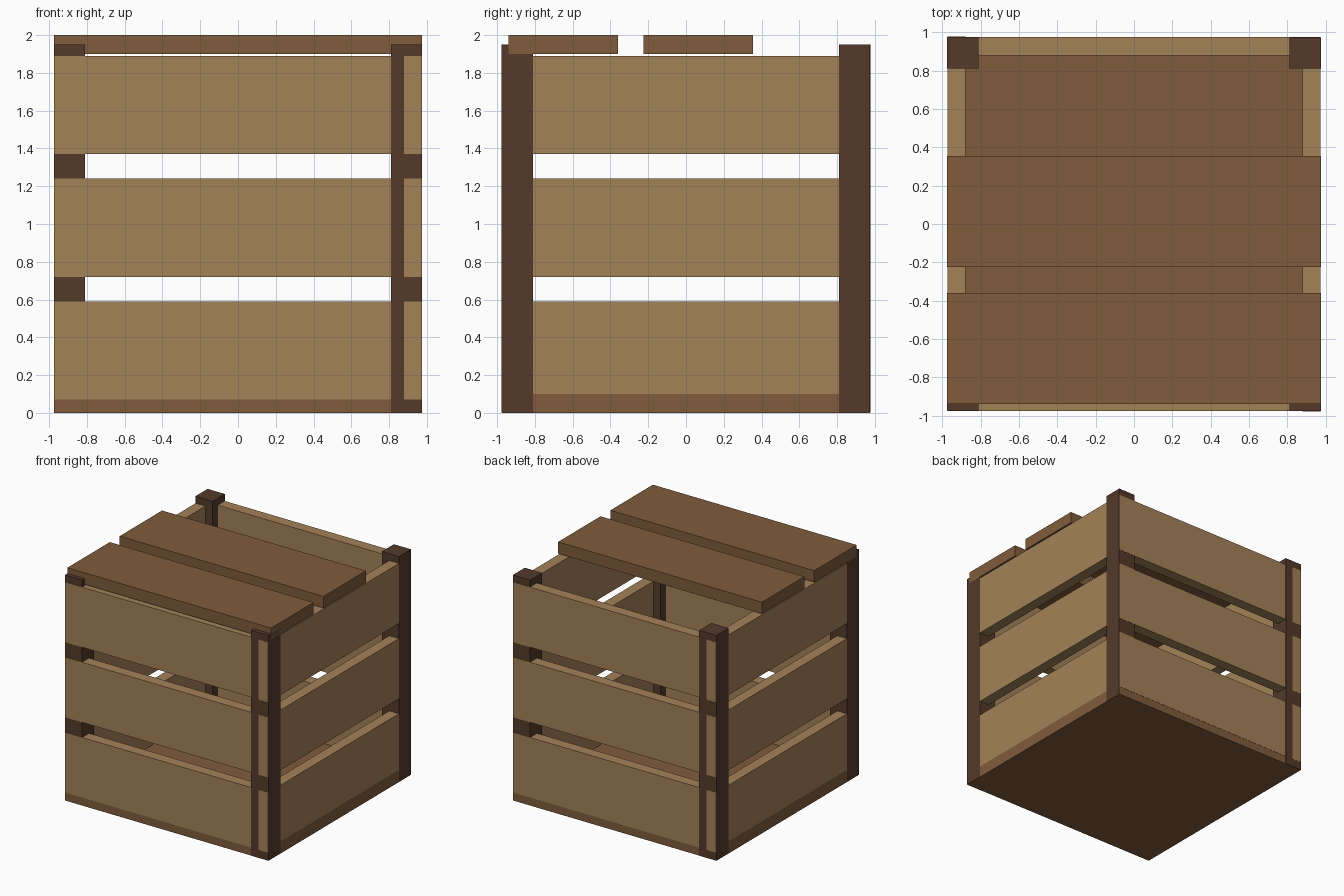
import bpy

if "Cube" in bpy.data.objects:
    bpy.data.objects.remove(bpy.data.objects["Cube"])


def material(name, rgb):
    m = bpy.data.materials.new(name)
    m.diffuse_color = (*rgb, 1)
    m.use_nodes = True
    m.node_tree.nodes["Principled BSDF"].inputs["Base Color"].default_value = m.diffuse_color
    return m


SLAT = material("light_wood", (0.371, 0.223, 0.098))
BOARD = material("brown_wood", (0.214, 0.107, 0.045))
POST = material("dark_wood", (0.087, 0.042, 0.023))


def box(name, x, y, z, mat):
    """Box from (min, max) ranges on each axis."""
    bpy.ops.mesh.primitive_cube_add(size=1)
    ob = bpy.context.object
    ob.name = name
    ob.location = [(a + b) / 2 for a, b in (x, y, z)]
    ob.scale = [abs(b - a) for a, b in (x, y, z)]
    bpy.ops.object.transform_apply(location=True, rotation=False, scale=True)
    ob.data.materials.append(mat)
    return ob


H = 0.975       # half width of the crate
E = 0.001       # tiny step that keeps flush faces from flickering

# Bottom board
box("base_board", (-H + E, H - E), (-H + 2*E, H - 2*E), (0, 0.10), BOARD)

# Corner posts
for sx, side in ((-1, "left"), (1, "right")):
    for sy, end in ((-1, "front"), (1, "back")):
        out = H + E if sx != sy else H - 2*E
        box(f"post_{end}_{side}", tuple(sorted((sx * 0.81, sx * H))),
            tuple(sorted((sy * 0.81, sy * out))), (E, 1.95), POST)

# Three rows of wall slats on all four sides
for row in range(3):
    z = (0.07 + 0.65 * row, 0.59 + 0.65 * row)
    for s, end, side in ((-1, "front", "left"), (1, "back", "right")):
        box(f"slat_{end}_{row + 1}", (-H + 2*E, H - 2*E),
            tuple(sorted((s * 0.88, s * H))), z, SLAT)
        # one end of each side slat shows on the face of the post
        box(f"slat_{side}_{row + 1}", tuple(sorted((s * 0.88, s * (H - 2*E)))),
            tuple(sorted((-s * (H + 2*E), s * (H - 2*E)))), z, SLAT)

# Two loose lid planks
for i, y in enumerate((-0.94, -0.225)):
    box(f"lid_plank_{i + 1}", (-H, H), (y, y + 0.58), (1.90, 2.0), BOARD)
